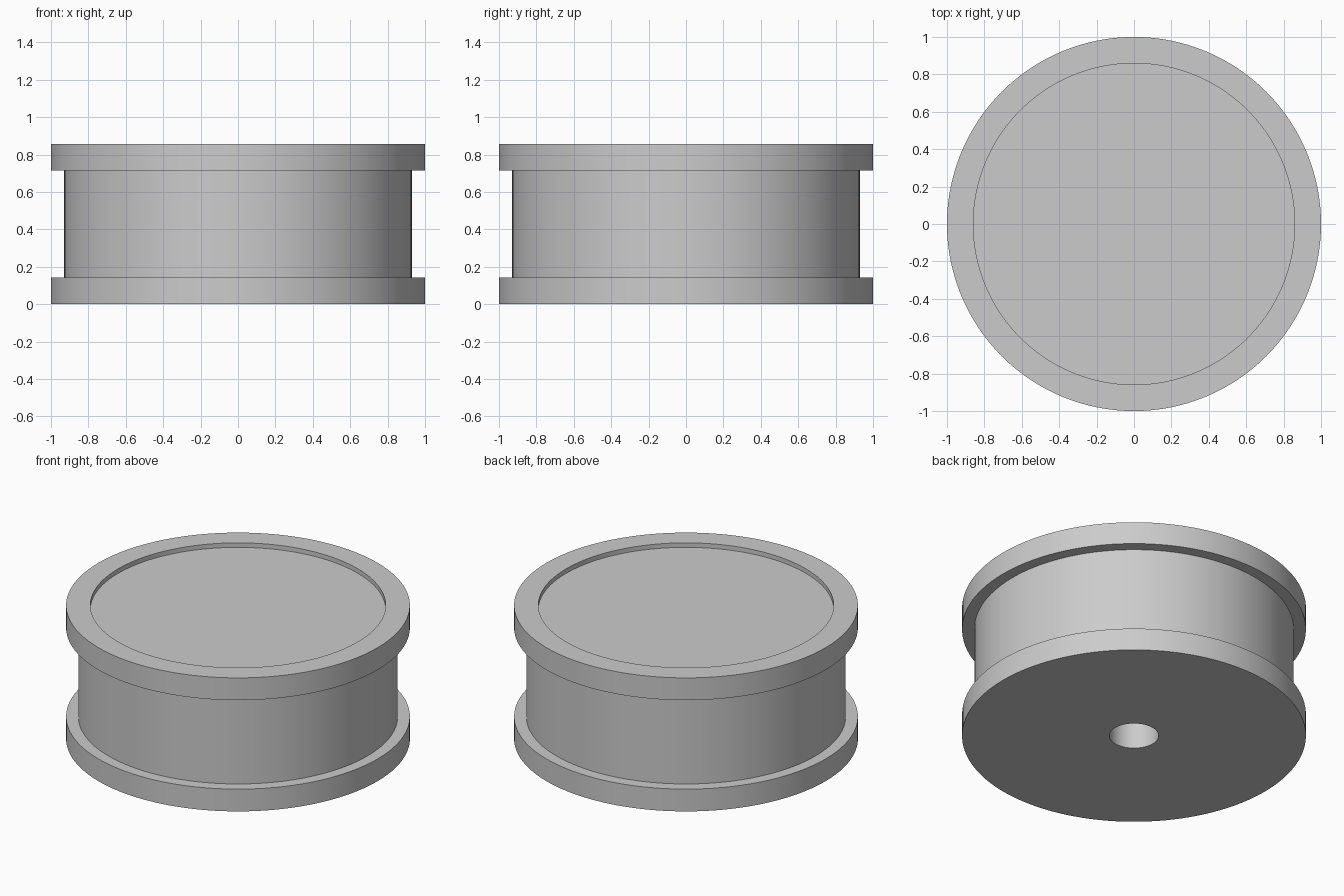
import bpy
import bmesh
import math

SIDES = 128

cube = bpy.data.objects.get("Cube")
if cube:
    bpy.data.objects.remove(cube, do_unlink=True)

# Plain grey finish
grey = bpy.data.materials.new("light_grey")
grey.use_nodes = True
colour = (0.6, 0.6, 0.6, 1)
grey.diffuse_color = colour
grey.node_tree.nodes["Principled BSDF"].inputs["Base Color"].default_value = colour

# Main dimensions
height, flange = 0.857, 0.143
outer_r, core_r, recess_r, bore_r = 1.0, 0.929, 0.859, 0.143
recess_depth, bore_depth = 0.029, 0.43

# Half section, from the blind bore round the outside to the recessed top
profile = [
    (0, bore_depth),
    (bore_r, bore_depth),
    (bore_r, 0),
    (outer_r, 0),
    (outer_r, flange),
    (core_r, flange),
    (core_r, height - flange),
    (outer_r, height - flange),
    (outer_r, height),
    (recess_r, height),
    (recess_r, height - recess_depth),
    (0, height - recess_depth),
]

# Turn the section about the vertical axis
bm = bmesh.new()
verts = [bm.verts.new((r, 0, z)) for r, z in profile]
edges = [bm.edges.new(pair) for pair in zip(verts, verts[1:])]
bmesh.ops.spin(bm, geom=verts + edges, cent=(0, 0, 0), axis=(0, 0, 1),
               angle=math.tau, steps=SIDES, use_merge=False)
bmesh.ops.remove_doubles(bm, verts=bm.verts, dist=0.0001)
bmesh.ops.recalc_face_normals(bm, faces=bm.faces)

mesh = bpy.data.meshes.new("flanged_wheel")
bm.to_mesh(mesh)
bm.free()
mesh.materials.append(grey)
wheel = bpy.data.objects.new("flanged_wheel", mesh)
bpy.context.collection.objects.link(wheel)

# Round walls smooth, rims sharp
bpy.ops.object.select_all(action="DESELECT")
wheel.select_set(True)
bpy.context.view_layer.objects.active = wheel
bpy.ops.object.shade_smooth_by_angle(angle=math.radians(30))
